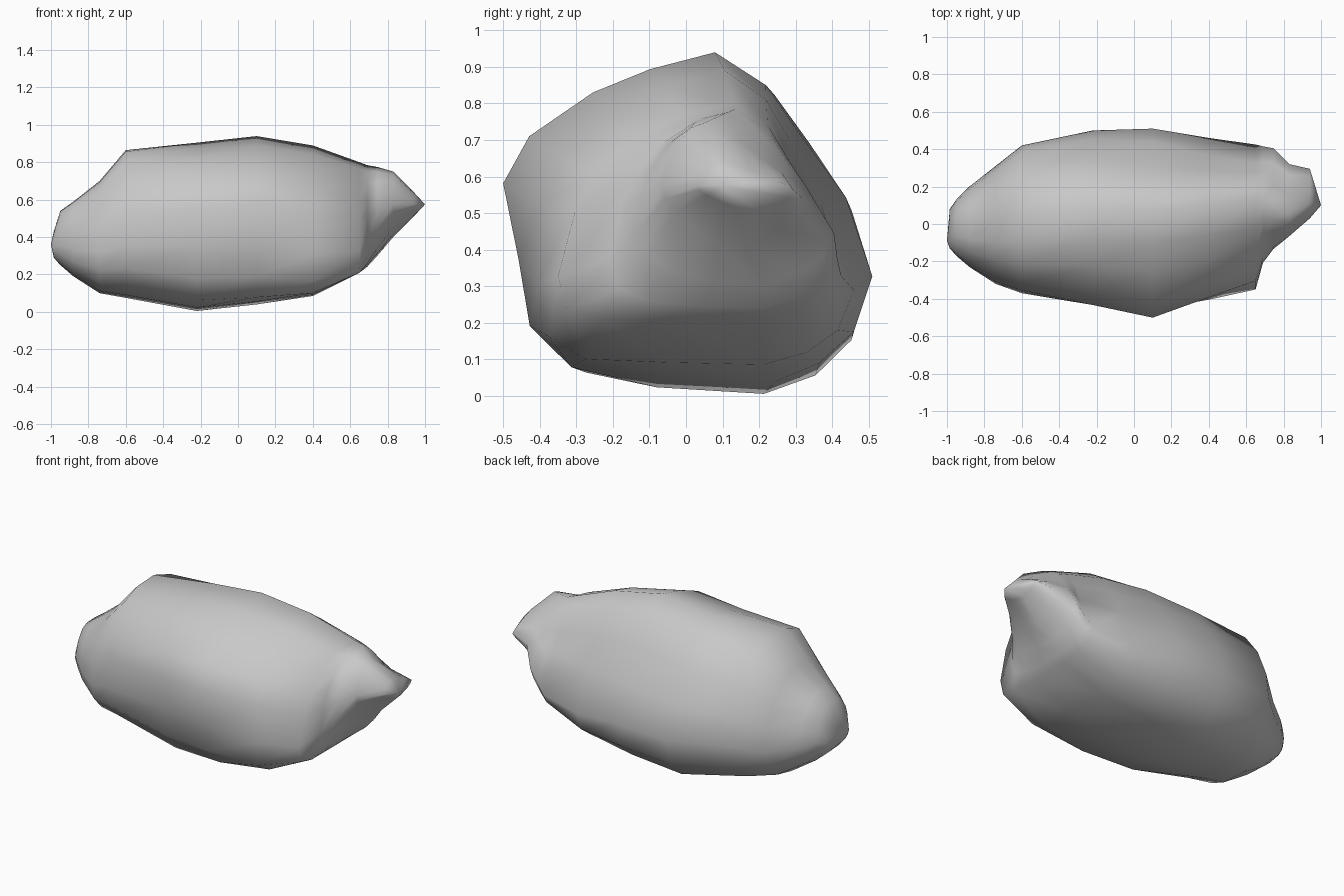
import bpy
import bmesh
from mathutils import Vector

cube = bpy.data.objects.get("Cube")
if cube:
    bpy.data.objects.remove(cube)

# Cross-section outlines in a unit box (across, up), keyed by position along the length
BLUNT_END = [(.02, .58), (.07, .74), (.2, .93), (.35, .99), (.55, 1), (.75, .93), (.88, .76), (.97, .55),
             (1, .34), (.95, .17), (.82, .05), (.6, 0), (.3, .02), (.14, .09), (.04, .2), (0, .36)]
MIDDLE = [(0, .62), (.07, .76), (.25, .89), (.4, .95), (.57, 1), (.71, .9), (.8, .76), (.94, .56),
          (1, .34), (.95, .16), (.86, .06), (.75, 0), (.43, .02), (.2, .05), (.09, .19), (.06, .4)]
SHOULDER = [(.06, .5), (.13, .66), (.25, .81), (.42, .94), (.62, 1), (.74, .9), (.81, .75), (.87, .55),
            (1, .2), (.95, .09), (.85, .03), (.7, 0), (.4, 0), (.15, 0), (.03, .04), (0, .2)]
POINTED_END = [(0, .5), (.05, .7), (.12, .85), (.2, .95), (.32, 1), (.55, .85), (.7, .72), (.85, .6),
               (1, .4), (.95, .25), (.85, .15), (.6, 0), (.4, .05), (.25, .15), (.1, .3), (.02, .4)]
KEYS = [(-.6, BLUNT_END), (0, MIDDLE), (.65, SHOULDER), (.83, POINTED_END)]

# Stations along the length: x, y range, z range
STATIONS = [
    (-.985, -.13, .08, .29, .43),
    (-.95, -.17, .13, .25, .54),
    (-.88, -.23, .2, .19, .59),
    (-.74, -.32, .31, .1, .7),
    (-.6, -.37, .42, .075, .865),
    (-.22, -.44, .5, .005, .905),
    (.1, -.51, .51, .04, .94),
    (.4, -.425, .46, .085, .89),
    (.65, -.35, .425, .21, .8),
    (.69, -.21, .415, .24, .785),
    (.745, -.14, .405, .3, .775),
    (.83, -.065, .32, .4, .75),
    (.94, .03, .295, .51, .64),
]
BLUNT_TIP = (-1, -.09, .36)
SHARP_TIP = (1, .1, .575)


def outline(x):
    """Blend the two keyed outlines on either side of x."""
    if x <= KEYS[0][0]:
        return KEYS[0][1]
    for (xa, a), (xb, b) in zip(KEYS, KEYS[1:]):
        if x <= xb:
            t = (x - xa) / (xb - xa)
            return [Vector(p).lerp(Vector(q), t) for p, q in zip(a, b)]
    return KEYS[-1][1]


stone = bpy.data.materials.new("grey_stone")
stone.use_nodes = True
colour = (.58, .58, .58, 1)
stone.diffuse_color = colour
stone.node_tree.nodes["Principled BSDF"].inputs["Base Color"].default_value = colour

# Loft the rings and close both ends on a point
bm = bmesh.new()
rings = []
for x, y0, y1, z0, z1 in STATIONS:
    rings.append([bm.verts.new((x, y0 + (y1 - y0) * u, z0 + (z1 - z0) * v))
                  for u, v in outline(x)])
n = len(MIDDLE)
for a, b in zip(rings, rings[1:]):
    for i in range(n):
        j = (i + 1) % n
        bm.faces.new((a[i], a[j], b[j], b[i]))
for tip, ring in ((BLUNT_TIP, rings[0]), (SHARP_TIP, rings[-1])):
    point = bm.verts.new(tip)
    for i in range(n):
        bm.faces.new((point, ring[i], ring[(i + 1) % n]))
bmesh.ops.recalc_face_normals(bm, faces=bm.faces)

mesh = bpy.data.meshes.new("rock")
bm.to_mesh(mesh)
bm.free()
mesh.materials.append(stone)
rock = bpy.data.objects.new("rock", mesh)
bpy.context.collection.objects.link(rock)
for face in mesh.polygons:
    face.use_smooth = True
